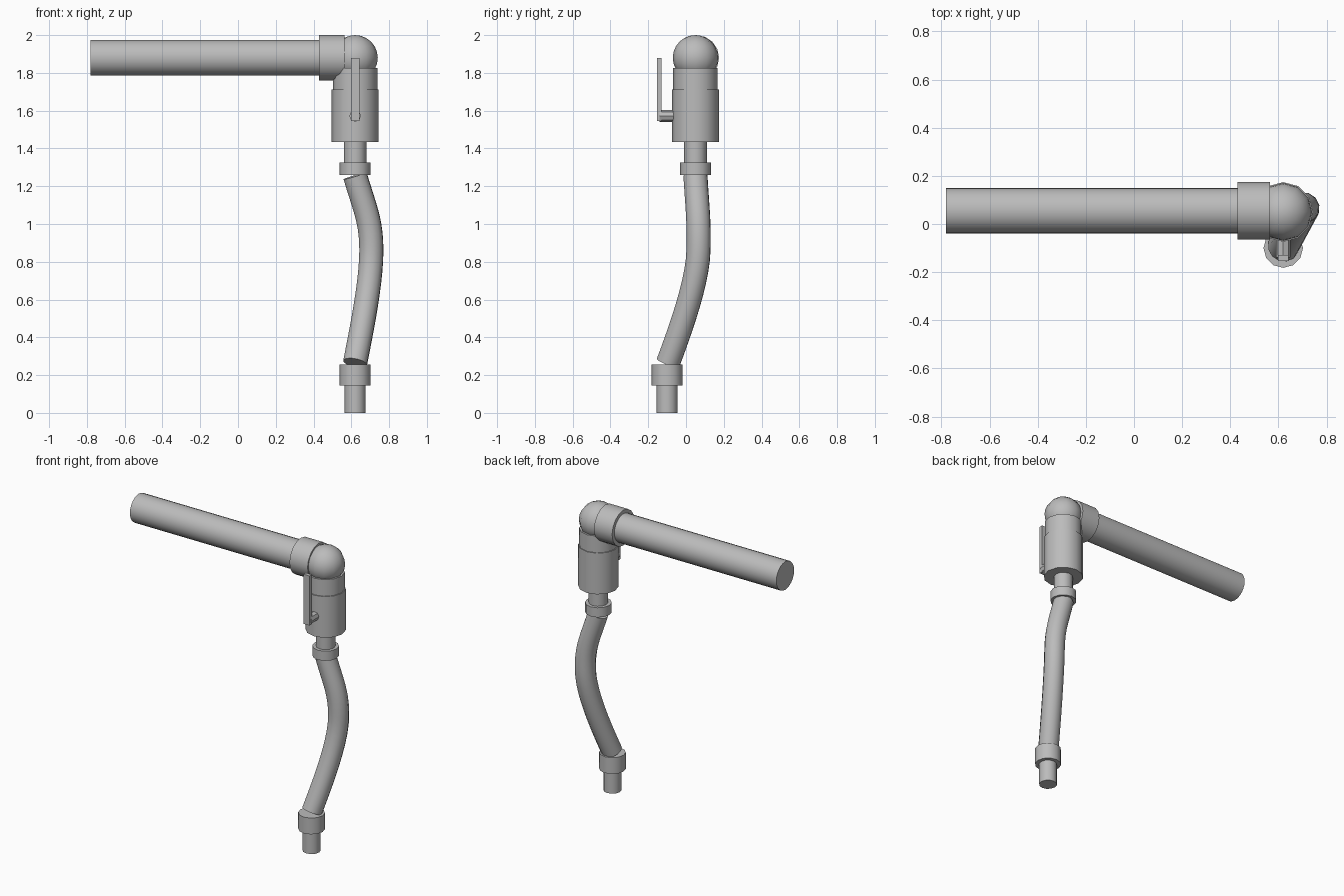
import bpy
import math
from mathutils import Vector

cube = bpy.data.objects.get("Cube")
if cube:
    bpy.data.objects.remove(cube, do_unlink=True)

# Single plain metal colour
metal = bpy.data.materials.new("grey_metal")
metal.use_nodes = True
GREY = (0.5, 0.5, 0.5, 1)
metal.diffuse_color = GREY
metal.node_tree.nodes["Principled BSDF"].inputs["Base Color"].default_value = GREY


def finish(name):
    ob = bpy.context.object
    ob.name = name
    ob.data.materials.clear()
    ob.data.materials.append(metal)
    bpy.ops.object.shade_smooth_by_angle(angle=math.radians(42))
    return ob


def rod(name, start, end, radius, sides=12):
    """Capped cylinder between two points."""
    a, b = Vector(start), Vector(end)
    bpy.ops.mesh.primitive_cylinder_add(
        vertices=sides, radius=radius, depth=(b - a).length, location=(a + b) / 2,
        rotation=(b - a).to_track_quat('Z', 'Y').to_euler())
    return finish(name)


X, Y, TOP = 0.62, 0.05, 1.88   # valve axis and elbow height
LOW_Y = -0.1                   # lower fitting axis

# Horizontal supply pipe and elbow
rod("supply_pipe", (-0.78, Y + 0.005, TOP), (0.5, Y + 0.005, TOP), 0.095, 24)
rod("pipe_collar", (0.43, Y + 0.005, TOP), (0.565, Y + 0.005, TOP), 0.12, 16)
bpy.ops.mesh.primitive_uv_sphere_add(segments=12, ring_count=12, radius=0.12,
                                     location=(X, Y, TOP))
finish("elbow_ball")

# Vertical stack: (name, axis y, bottom, top, radius)
for name, y, low, high, radius in (
        ("elbow_neck", Y, 1.7, 1.825, 0.118),
        ("valve_body", Y, 1.435, 1.713, 0.124),
        ("valve_outlet", Y, 1.3, 1.45, 0.06),
        ("upper_hose_nut", Y, 1.26, 1.325, 0.082),
        ("lower_hose_nut", LOW_Y, 0.145, 0.255, 0.082),
        ("end_plug", LOW_Y, 0, 0.16, 0.056)):
    rod(name, (X, y, low), (X, y, high), radius)

# Lever handle on the front of the valve
rod("handle_stem", (X, -0.14, 1.572), (X, 0, 1.572), 0.031, 8)
bpy.ops.mesh.primitive_cube_add(size=1, location=(X, -0.142, 1.712))
bpy.context.object.scale = (0.045, 0.025, 0.335)
finish("handle_lever")

# Bowed flexible hose
curve = bpy.data.curves.new("hose", 'CURVE')
curve.dimensions = '3D'
curve.bevel_depth = 0.065
curve.bevel_resolution = 4
curve.resolution_u = 10
curve.use_fill_caps = True
spline = curve.splines.new('BEZIER')
spline.bezier_points.add(2)
path = (((X, Y, 1.255), (0.05, 0.01, -0.17)),
        ((0.706, 0.066, 0.86), (0, -0.004, -0.16)),
        ((X, LOW_Y + 0.005, 0.265), (-0.04, -0.075, -0.2)))
for point, (co, handle) in zip(spline.bezier_points, path):
    point.handle_left_type = point.handle_right_type = 'FREE'
    point.co = co
    point.handle_left = Vector(co) - Vector(handle)
    point.handle_right = Vector(co) + Vector(handle)
hose = bpy.data.objects.new("flexible_hose", curve)
bpy.context.collection.objects.link(hose)
bpy.ops.object.select_all(action='DESELECT')
hose.select_set(True)
bpy.context.view_layer.objects.active = hose
bpy.ops.object.convert(target='MESH')
finish("flexible_hose")
